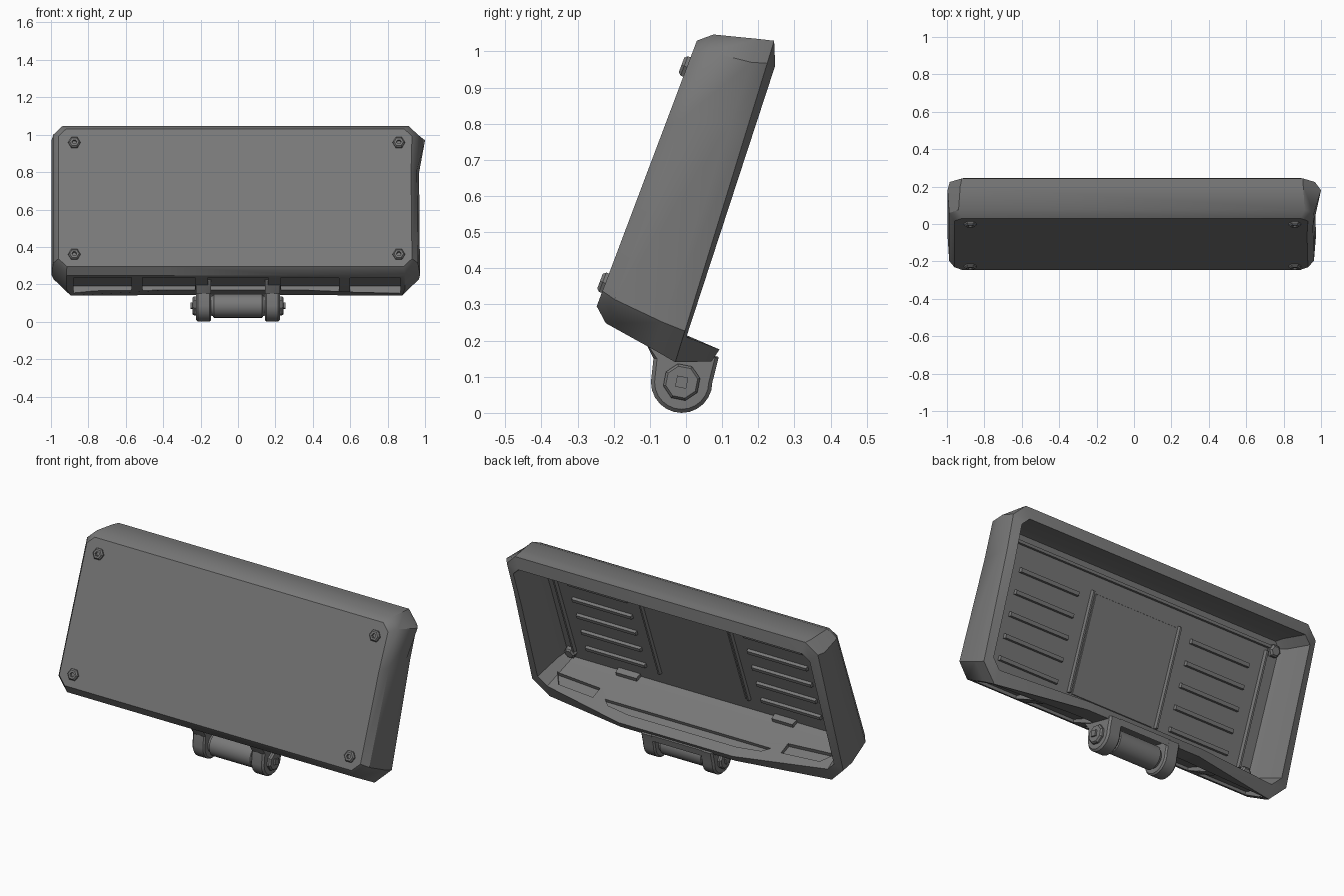
import bpy, bmesh
from math import sin, cos, pi, radians
from mathutils import Vector

cube = bpy.data.objects.get("Cube")
if cube:
    bpy.data.objects.remove(cube)

GREY = (0.19, 0.19, 0.19, 1)
metal = bpy.data.materials.new("dark_grey_metal")
metal.use_nodes = True
metal.diffuse_color = GREY
metal.node_tree.nodes["Principled BSDF"].inputs["Base Color"].default_value = GREY

# Tilted frame of the panel: u runs up the front face, v runs into its depth
ORIGIN = Vector((0, -0.247, 0.295))
U = Vector((0, 0.353, 0.936))
V = Vector((0, 0.936, -0.353))


def at(x, u, v):
    return ORIGIN + Vector((x, 0, 0)) + U * u + V * v


def loft(name, rings, smooth=30):
    """Skin a row of equal point rings and cap both ends."""
    bm = bmesh.new()
    rows = [[bm.verts.new(p) for p in ring] for ring in rings]
    for a, b in zip(rows, rows[1:]):
        for i in range(len(a)):
            j = (i + 1) % len(a)
            bm.faces.new((a[i], a[j], b[j], b[i]))
    bm.faces.new(rows[0][::-1])
    bm.faces.new(rows[-1])
    bmesh.ops.recalc_face_normals(bm, faces=bm.faces)
    mesh = bpy.data.meshes.new(name)
    bm.to_mesh(mesh)
    bm.free()
    mesh.materials.append(metal)
    obj = bpy.data.objects.new(name, mesh)
    bpy.context.collection.objects.link(obj)
    if smooth:
        shade(obj, smooth)
    return obj


def shade(obj, angle):
    bpy.ops.object.select_all(action="DESELECT")
    obj.select_set(True)
    bpy.context.view_layer.objects.active = obj
    bpy.ops.object.shade_smooth_by_angle(angle=radians(angle))


def block(name, x0, x1, u0, u1, v0, v1, taper=0.0):
    """Box in the panel frame; taper narrows its far (v1) end."""
    def ring(v, t):
        return [at(x0 + t, u0 + t, v), at(x1 - t, u0 + t, v),
                at(x1 - t, u1 - t, v), at(x0 + t, u1 - t, v)]
    return loft(name, [ring(v0, 0), ring(v1, taper)], 0)


def cut(obj, cutter):
    cutter.hide_render = True
    mod = obj.modifiers.new("cut", "BOOLEAN")
    mod.operation = "DIFFERENCE"
    mod.solver = "EXACT"
    mod.object = cutter
    bpy.context.view_layer.objects.active = obj
    bpy.ops.object.modifier_apply(modifier=mod.name)
    bpy.data.objects.remove(cutter)


def frame_ring(x0, x1, u0, u1, c, top_c, v_low, v_high, bow=0.0, lift=0.0):
    """Rectangle with cut corners; its lower edge can bow backwards and up."""
    pts = [(x0 + c, u0, 0), (-0.36, u0 + lift, bow), (0.36, u0 + lift, bow), (x1 - c, u0, 0),
           (x1, u0 + c, 0), (x1 - 0.005, u1 - 0.25, 0), (x1, u1 - top_c, 0), (x1 - top_c, u1, 0),
           (x0 + top_c, u1, 0), (x0, u1 - top_c, 0), (x0, u0 + c, 0)]
    return [at(x, u, v_low + (v_high - v_low) * (u - u0) / (u1 - u0) + b)
            for x, u, b in pts]


# Housing: closed front, hollow and open at the back
rings = [
    frame_ring(-0.96, 0.93, 0.0, 0.785, 0.045, 0.04, 0.0, 0.0),
    frame_ring(-0.988, 0.962, -0.035, 0.817, 0.07, 0.05, 0.04, 0.037),
    frame_ring(-0.997, 0.973, -0.057, 0.85, 0.08, 0.068, 0.19, 0.16, 0.02, 0.008),
    frame_ring(-0.985, 0.967, -0.068, 0.86, 0.09, 0.065, 0.258, 0.2, 0.095, 0.037),
    frame_ring(-0.94, 0.92, 0.008, 0.797, 0.05, 0.04, 0.262, 0.227, 0.098),
    frame_ring(-0.915, 0.895, 0.02, 0.775, 0.04, 0.04, 0.1, 0.08),
    frame_ring(-0.895, 0.875, 0.03, 0.76, 0.03, 0.03, 0.04, 0.04),
]
rings[2][6].x = 1.0
housing = loft("housing", rings, 0)

# Pockets under the floor, leaving ribs between them
for x0, x1 in ((-0.88, -0.57), (-0.51, -0.23), (-0.16, 0.16), (0.23, 0.54), (0.6, 0.87)):
    cut(housing, block("pocket_cutter", x0, x1, -0.12, -0.022, 0.07, 0.235))


def slot(outline):
    return loft("slot_cutter", [[at(x, u, v) for x, v in outline] for u in (-0.005, 0.1)], 0)


# Shallow recesses in the top of the floor
cut(housing, slot([(-0.52, 0.24), (0.52, 0.24), (0.48, 0.275), (0.34, 0.295),
                   (-0.34, 0.295), (-0.48, 0.275)]))
for s in (-1, 1):
    cut(housing, slot([(s * 0.59, 0.18), (s * 0.87, 0.16), (s * 0.82, 0.23), (s * 0.59, 0.25)]))
shade(housing, 35)

# Ribs and louvres on the inner wall
block("centre_panel", -0.26, 0.26, 0.1, 0.63, 0.035, 0.044, 0.004)
for s, side in ((-1, "right"), (1, "left")):
    def rib(name, a, b, *rest):
        block(side + name, *sorted((s * a, s * b)), *rest, 0.005)
    rib("_upright_rib", 0.27, 0.29, 0.1, 0.64, 0.03, 0.058)
    rib("_edge_rail", 0.81, 0.83, 0.08, 0.7, 0.03, 0.06)
    rib("_floor_tab", 0.42, 0.56, 0.01, 0.05, 0.03, 0.075)
    for i in range(5):
        u = 0.115 + i * 0.115
        rib("_louvre", 0.36, 0.74, u, u + 0.03, 0.03, 0.056)
block("upper_ledge", -0.88, 0.86, 0.71, 0.735, 0.03, 0.055, 0.005)


def disc(x, u, v, r, n):
    return [at(x + r * cos(2 * pi * i / n), u + r * sin(2 * pi * i / n), v) for i in range(n)]


# Corner screws: socketed heads in front, nuts inside
for x in (-0.875, 0.86):
    for u in (0.068, 0.707):
        loft("corner_screw", [disc(x, u, v, r, 6) for v, r in (
            (0.01, 0.033), (-0.008, 0.033), (-0.016, 0.025), (-0.016, 0.013), (-0.005, 0.011))], 0)
        loft("corner_nut", [disc(x * 0.985, u, v, r, 6) for v, r in (
            (0.03, 0.034), (0.06, 0.034), (0.068, 0.024))], 0)

# Hinge below the floor
HY, HZ = -0.012, 0.085


def wheel(x, r, n, turn=0.0):
    return [Vector((x, HY + r * cos(turn + 2 * pi * i / n), HZ + r * sin(turn + 2 * pi * i / n)))
            for i in range(n)]


def arm_ring(x, inset):
    r = 0.085 - inset
    arc = [(HY + r * cos(a), HZ + r * sin(a)) for a in (pi + i * pi / 12 for i in range(13))]
    top = [(0.09 - inset, 0.152), (-0.02, 0.19), (-0.13, 0.23), (-0.115, 0.2),
           (-0.09 + inset, 0.15)]
    return [Vector((x, y, z)) for y, z in arc + top]


for s, side in ((-1, "right"), (1, "left")):
    loft(side + "_hinge_arm", [arm_ring(s * x, i) for x, i in (
        (0.145, 0.008), (0.153, 0), (0.215, 0), (0.225, 0.01))])
    loft(side + "_bolt_end", [wheel(s * x, r, 8, 0.2) for x, r in (
        (0.2, 0.052), (0.235, 0.052), (0.244, 0.045))], 0)
    loft(side + "_bolt_stub", [wheel(s * x, 0.022, 4, 0.6) for x in (0.23, 0.253)], 0)
loft("hinge_barrel", [wheel(x, r, 24) for x, r in (
    (-0.15, 0.05), (-0.135, 0.055), (-0.128, 0.064), (0.128, 0.064), (0.135, 0.055), (0.15, 0.05))])

# Web joining the arms behind the barrel
web = [(0.06, 0.145), (0.082, 0.12), (0.09, 0.155), (0.04, 0.17)]
loft("hinge_web", [[Vector((x, y, z)) for y, z in web] for x in (-0.16, 0.16)], 0)
